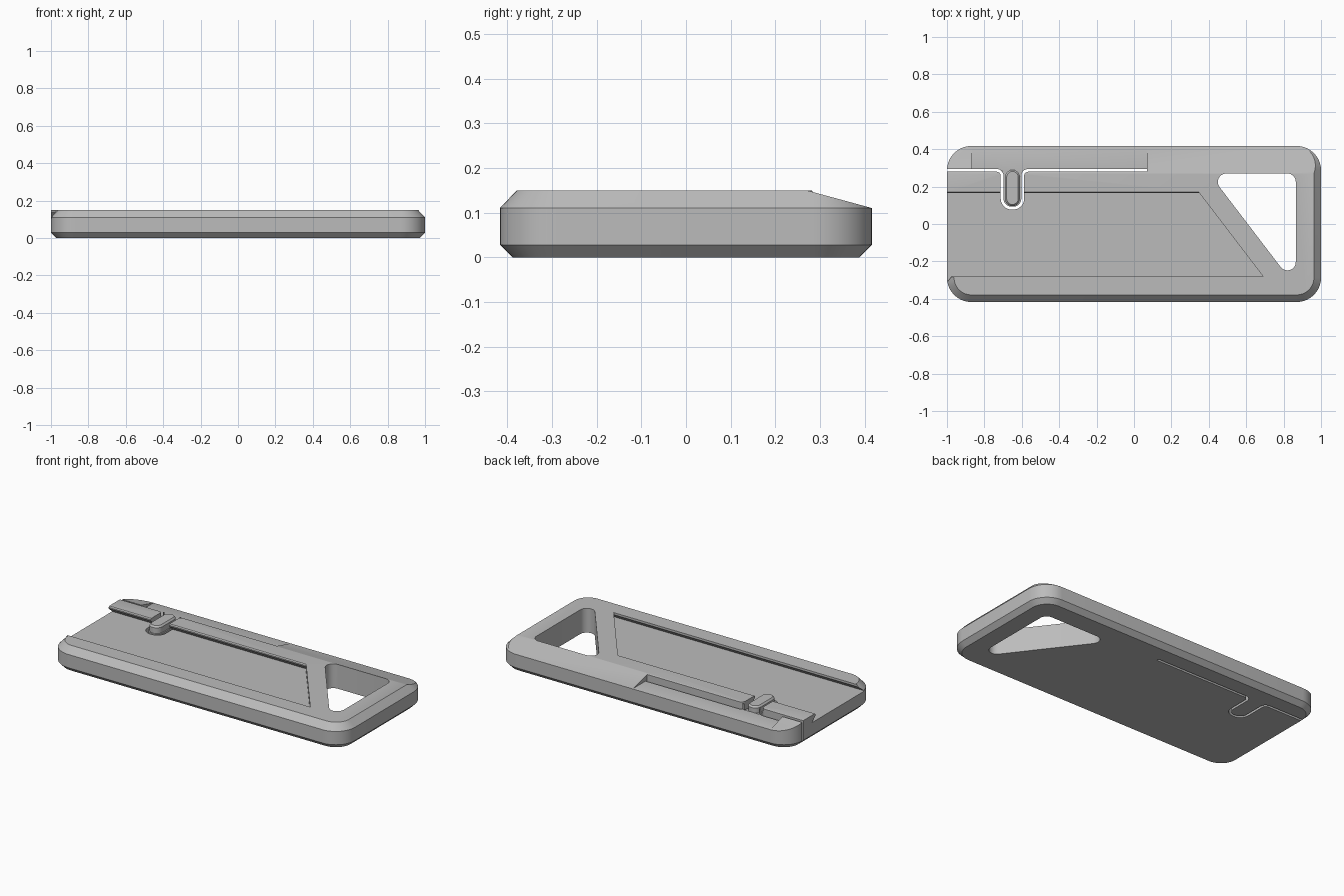
import bpy, bmesh
from math import cos, sin, pi, tan
from mathutils import Vector

cube = bpy.data.objects.get("Cube")
if cube:
    bpy.data.objects.remove(cube, do_unlink=True)

grey = bpy.data.materials.new("satin grey")
grey.use_nodes = True
grey.diffuse_color = (0.5, 0.5, 0.5, 1)
grey.node_tree.nodes["Principled BSDF"].inputs["Base Color"].default_value = (0.5, 0.5, 0.5, 1)

HALF_X, HALF_Y, TOP, FLOOR = 1.0, 0.417, 0.15, 0.105
CORNER = 0.13


def loft(name, rings, slope=None):
    """Closed solid through (z, outline) rings, optionally trimmed by a plane."""
    bm = bmesh.new()
    loops = [[bm.verts.new((x, y, z)) for x, y in pts] for z, pts in rings]
    n = len(loops[0])
    for low, high in zip(loops, loops[1:]):
        for i in range(n):
            j = (i + 1) % n
            bm.faces.new((low[i], low[j], high[j], high[i]))
    bm.faces.new(loops[0][::-1])
    bm.faces.new(loops[-1])
    if slope:
        point, normal = slope
        cut = bmesh.ops.bisect_plane(bm, geom=bm.verts[:] + bm.edges[:] + bm.faces[:],
                                     plane_co=point, plane_no=normal, clear_outer=True)
        edges = [e for e in cut["geom_cut"] if isinstance(e, bmesh.types.BMEdge)]
        bmesh.ops.contextual_create(bm, geom=edges)
    bmesh.ops.recalc_face_normals(bm, faces=bm.faces)
    mesh = bpy.data.meshes.new(name)
    bm.to_mesh(mesh)
    bm.free()
    mesh.materials.append(grey)
    obj = bpy.data.objects.new(name, mesh)
    bpy.context.collection.objects.link(obj)
    return obj


def prism(name, pts, z0, z1):
    return loft(name, [(z0, pts), (z1, pts)])


def box(name, x0, x1, y0, y1, z0, z1):
    return prism(name, [(x0, y0), (x1, y0), (x1, y1), (x0, y1)], z0, z1)


def fillet(a, b, c, r, steps=8):
    """Points of an arc that rounds corner b between a and c."""
    a, b, c = Vector(a), Vector(b), Vector(c)
    u, v = (a - b).normalized(), (c - b).normalized()
    half = u.angle(v) / 2
    centre = b + (u + v).normalized() * r / sin(half)
    start = b + u * r / tan(half) - centre
    end = b + v * r / tan(half) - centre
    sweep = start.angle_signed(end)
    turn = -sweep
    return [(centre.x + start.x * cos(turn * k / steps) - start.y * sin(turn * k / steps),
             centre.y + start.x * sin(turn * k / steps) + start.y * cos(turn * k / steps))
            for k in range(steps + 1)]


def activate(obj):
    bpy.ops.object.select_all(action="DESELECT")
    obj.select_set(True)
    bpy.context.view_layer.objects.active = obj


def cut(obj, cutter):
    mod = obj.modifiers.new("cut", "BOOLEAN")
    mod.operation, mod.solver, mod.object = "DIFFERENCE", "EXACT", cutter
    activate(obj)
    bpy.ops.object.modifier_apply(modifier=mod.name)
    bpy.data.objects.remove(cutter, do_unlink=True)


def outline(insets, steps=10):
    """Rounded rectangle; insets for front right, back right, back left, front left."""
    pts = []
    for i, (sx, sy) in enumerate([(1, -1), (1, 1), (-1, 1), (-1, -1)]):
        r = CORNER - insets[i]
        for k in range(steps + 1):
            a = (i - 1 + k / steps) * pi / 2
            pts.append((sx * (HALF_X - CORNER) + r * cos(a), sy * (HALF_Y - CORNER) + r * sin(a)))
        if i == 2:
            pts.append((-HALF_X + insets[i], -0.25))
    return pts


# Slab with chamfered rims, and a long slope down to the back edge
c = 0.038
body = loft("body", [(0, outline([0.028] * 4)), (0.028, outline([0] * 4)),
                     (0.11, outline([0] * 4)), (TOP, outline([c, c, 0, c]))],
            slope=((0, 0.27, TOP), (0, 0.04, 0.147)))


# Undercut channel, open at one end and closed by a slanted wall
def channel(front, back):
    def end(y):
        return 0.35 + (0.165 - y) * 0.764
    return [(-1.1, front), (end(front), front), (end(back), back), (-1.1, back)]


cut(body, loft("channel_cutter", [(FLOOR, channel(-0.315, 0.2)), (0.137, channel(-0.28, 0.165)),
                                  (0.144, channel(-0.28, 0.165)), (TOP, channel(-0.28, 0.171)),
                                  (0.2, channel(-0.28, 0.171))]))

# Triangular opening with rounded corners
tri = [(0.865, -0.336), (0.865, 0.27), (0.402, 0.27)]
hole = []
for i in range(3):
    hole += fillet(tri[i - 1], tri[i], tri[(i + 1) % 3], 0.045)
cut(body, prism("opening_cutter", hole, -0.1, 0.3))

# Flat recess on the spring arm and clearance around the button
cut(body, box("recess_cutter", -0.867, 0.07, 0.287, 0.5, 0.112, 0.3))
cut(body, box("button_clearance", -0.704, -0.596, 0.1, 0.289, 0.108, 0.3))

# Thin slit that frees the spring arm and loops round the button
slit = [(-1.1, 0.287), (-0.705, 0.287), (-0.705, 0.085), (-0.595, 0.085), (-0.595, 0.287), (0.07, 0.287)]
path = [slit[0]]
for i, r in zip(range(1, 5), (0.03, 0.05, 0.05, 0.03)):
    path += fillet(slit[i - 1], slit[i], slit[i + 1], r)
path.append(slit[-1])
sides = ([], [])
for i, p in enumerate(path):
    t = Vector(path[min(i + 1, len(path) - 1)]) - Vector(path[max(i - 1, 0)])
    if 0 < i < len(path) - 1:
        t = ((Vector(path[i + 1]) - Vector(p)).normalized()
             + (Vector(p) - Vector(path[i - 1])).normalized())
    t.normalize()
    for side, w in zip(sides, (0.0075, -0.0075)):
        side.append((p[0] - t.y * w, p[1] + t.x * w))
cut(body, prism("slit_cutter", sides[0] + sides[1][::-1], -0.1, 0.3))


# Raised capsule button on the spring tongue
def capsule(r, steps=10):
    return [(-0.65 + r * cos(a0 + pi * k / steps), y + r * sin(a0 + pi * k / steps))
            for a0, y in ((0, 0.25), (pi, 0.135)) for k in range(steps + 1)]


button = loft("release_button", [(0.09, capsule(0.04)), (0.14, capsule(0.04)), (TOP, capsule(0.031))])

for obj in (body, button):
    activate(obj)
    bpy.ops.object.shade_smooth_by_angle(angle=pi / 7)
